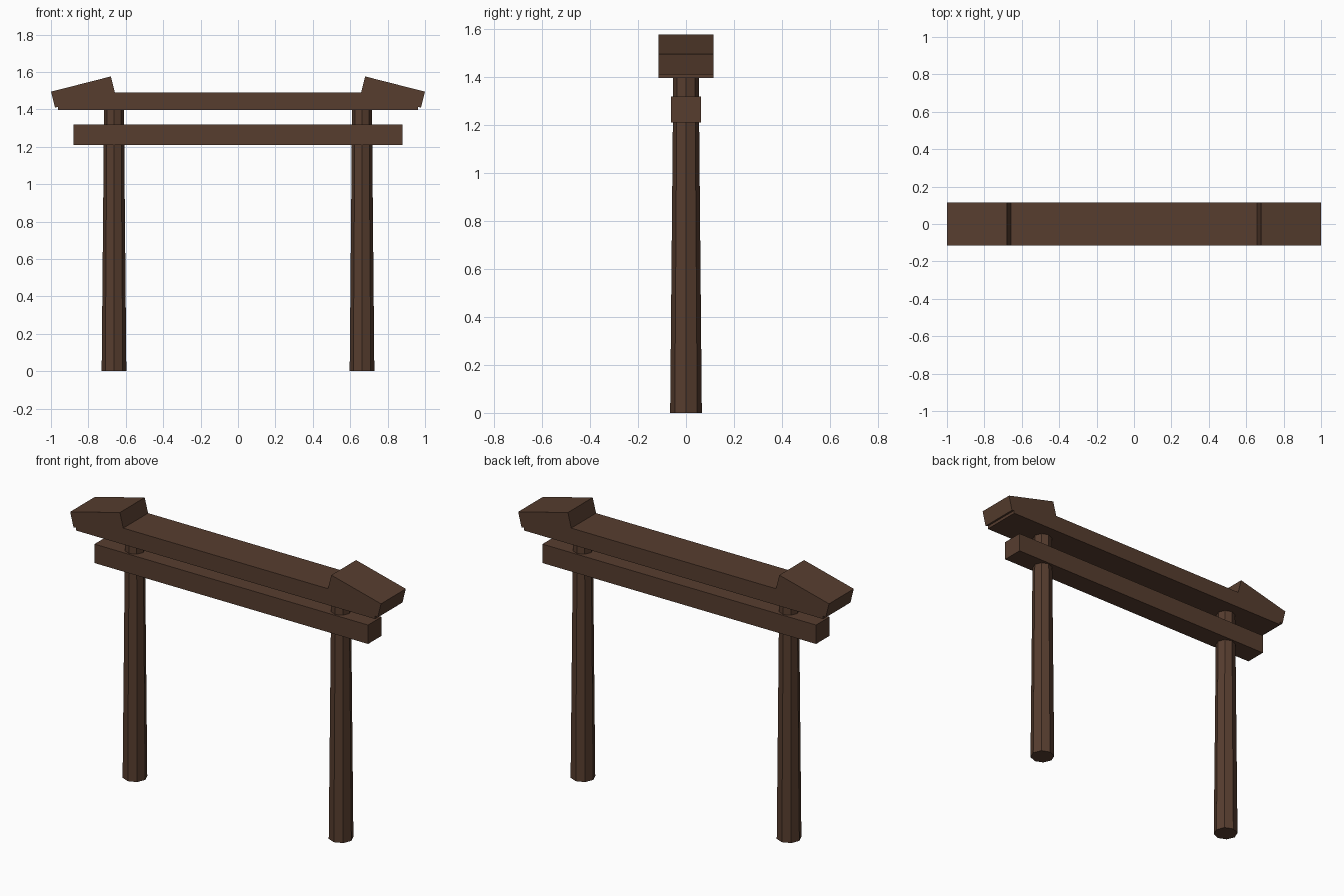
import bpy
import math

if "Cube" in bpy.data.objects:
    bpy.data.objects.remove(bpy.data.objects["Cube"])

# One dark timber colour
wood = bpy.data.materials.new("dark_brown_wood")
wood.diffuse_color = (0.095, 0.047, 0.028, 1.0)
wood.use_nodes = True
wood.node_tree.nodes["Principled BSDF"].inputs["Base Color"].default_value = wood.diffuse_color


def finish(name):
    obj = bpy.context.object
    obj.name = name
    obj.data.materials.append(wood)
    return obj


def box(name, center, size, tilt=0.0):
    bpy.ops.mesh.primitive_cube_add(size=1, location=center, rotation=(0, tilt, 0))
    obj = finish(name)
    obj.scale = size
    return obj


def post(name, x, top):
    # Tapered octagonal post with corners on the x and y axes
    bpy.ops.mesh.primitive_cone_add(vertices=8, radius1=0.066, radius2=0.053,
                                    depth=top, location=(x, 0, top / 2))
    return finish(name)


# Horizontal beams
box("lower_tie_beam", (0, 0, 1.264), (1.76, 0.124, 0.11))
box("top_beam", (0, 0, 1.4435), (1.924, 0.228, 0.095))

# Posts and upturned beam ends on both sides
for side, s in (("left", -1), ("right", 1)):
    post(side + "_post", s * 0.663, 1.41)
    box(side + "_beam_end", (s * 0.829, 0, 1.4925), (0.33, 0.228, 0.088),
        tilt=s * math.radians(14.3))
